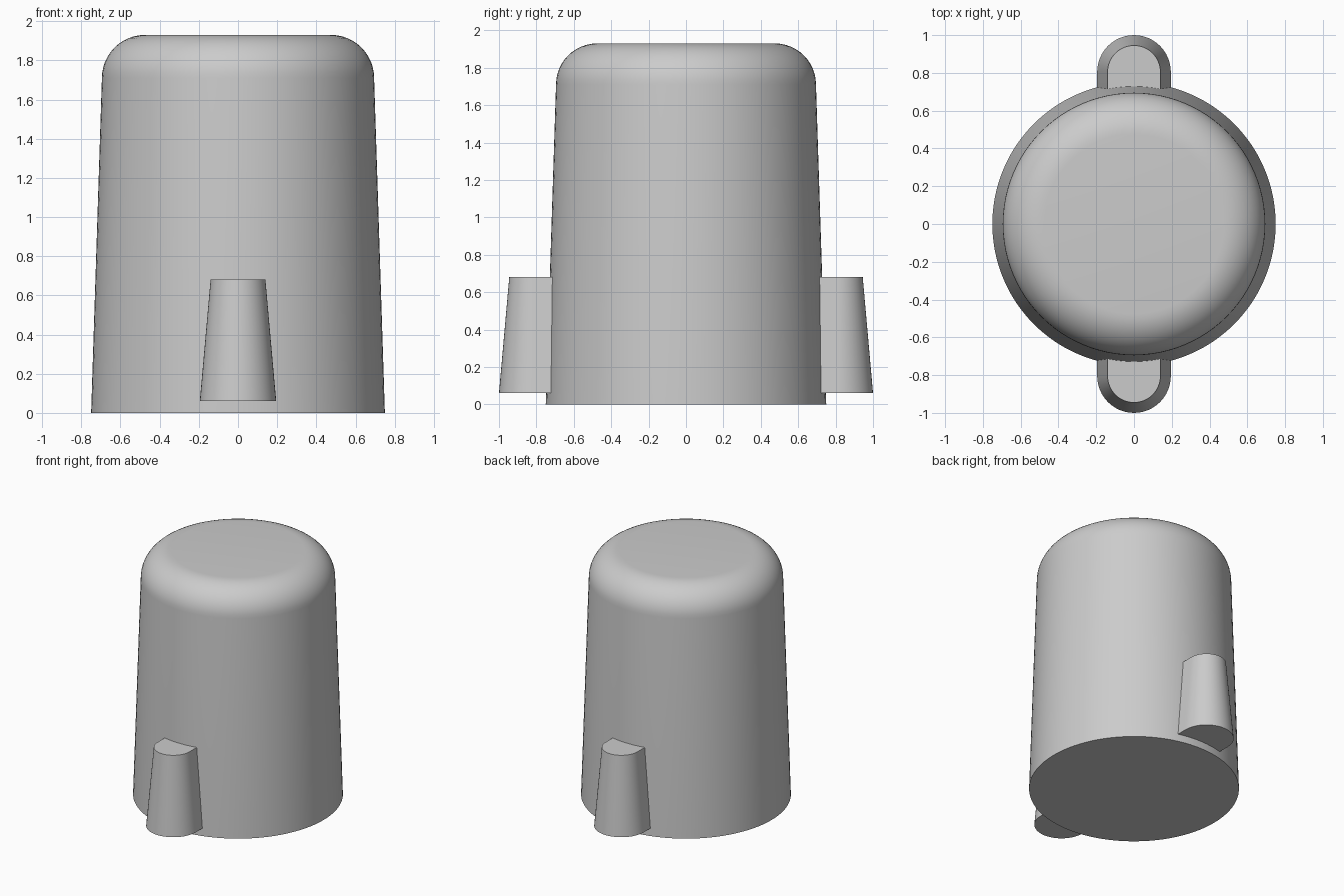
import bpy, bmesh
from math import sin, cos, pi, sqrt, radians

cube = bpy.data.objects.get("Cube")
if cube:
    bpy.data.objects.remove(cube, do_unlink=True)

grey = bpy.data.materials.new("plain grey")
grey.use_nodes = True
colour = (0.6, 0.6, 0.6, 1)
grey.diffuse_color = colour
grey.node_tree.nodes["Principled BSDF"].inputs["Base Color"].default_value = colour

BASE_R, SHOULDER_R, SHOULDER_Z, HEIGHT = 0.75, 0.695, 1.71, 1.93
FILLET = HEIGHT - SHOULDER_Z


def loft(name, rings):
    """Skin a stack of matching closed rings and cap both ends."""
    bm = bmesh.new()
    loops = [[bm.verts.new(p) for p in ring] for ring in rings]
    n = len(loops[0])
    for low, high in zip(loops, loops[1:]):
        for i in range(n):
            j = (i + 1) % n
            bm.faces.new((low[i], low[j], high[j], high[i]))
    bm.faces.new(loops[0][::-1])
    bm.faces.new(loops[-1])
    bmesh.ops.recalc_face_normals(bm, faces=bm.faces)
    mesh = bpy.data.meshes.new(name)
    bm.to_mesh(mesh)
    bm.free()
    mesh.materials.append(grey)
    obj = bpy.data.objects.new(name, mesh)
    bpy.context.collection.objects.link(obj)
    bpy.ops.object.select_all(action='DESELECT')
    obj.select_set(True)
    bpy.context.view_layer.objects.active = obj
    bpy.ops.object.shade_smooth_by_angle(angle=radians(30))
    return obj


def body_radius(z):
    return BASE_R + (SHOULDER_R - BASE_R) * z / SHOULDER_Z


def circle(r, z, n=96):
    return [(r * cos(2 * pi * i / n), r * sin(2 * pi * i / n), z) for i in range(n)]


# Tapered body with a rounded top shoulder
profile = [(BASE_R, 0)]
for i in range(13):
    a = pi / 2 * i / 12
    profile.append((SHOULDER_R - FILLET * (1 - cos(a)), SHOULDER_Z + FILLET * sin(a)))
loft("body", [circle(r, z) for r, z in profile])


# Rounded side lugs, tapered upward, following the body wall on the inside
def lug_ring(side, r, z, steps=24):
    ring = [(r * cos(pi * i / steps), side * (0.805 + r * sin(pi * i / steps)), z)
            for i in range(steps + 1)]
    for i in range(9):
        x = -r + 2 * r * i / 8
        ring.append((x, side * (sqrt(body_radius(z) ** 2 - x * x) - 0.01), z))
    return ring


for name, side in (("front_lug", -1), ("back_lug", 1)):
    loft(name, [lug_ring(side, 0.195, 0.06), lug_ring(side, 0.14, 0.68)])
